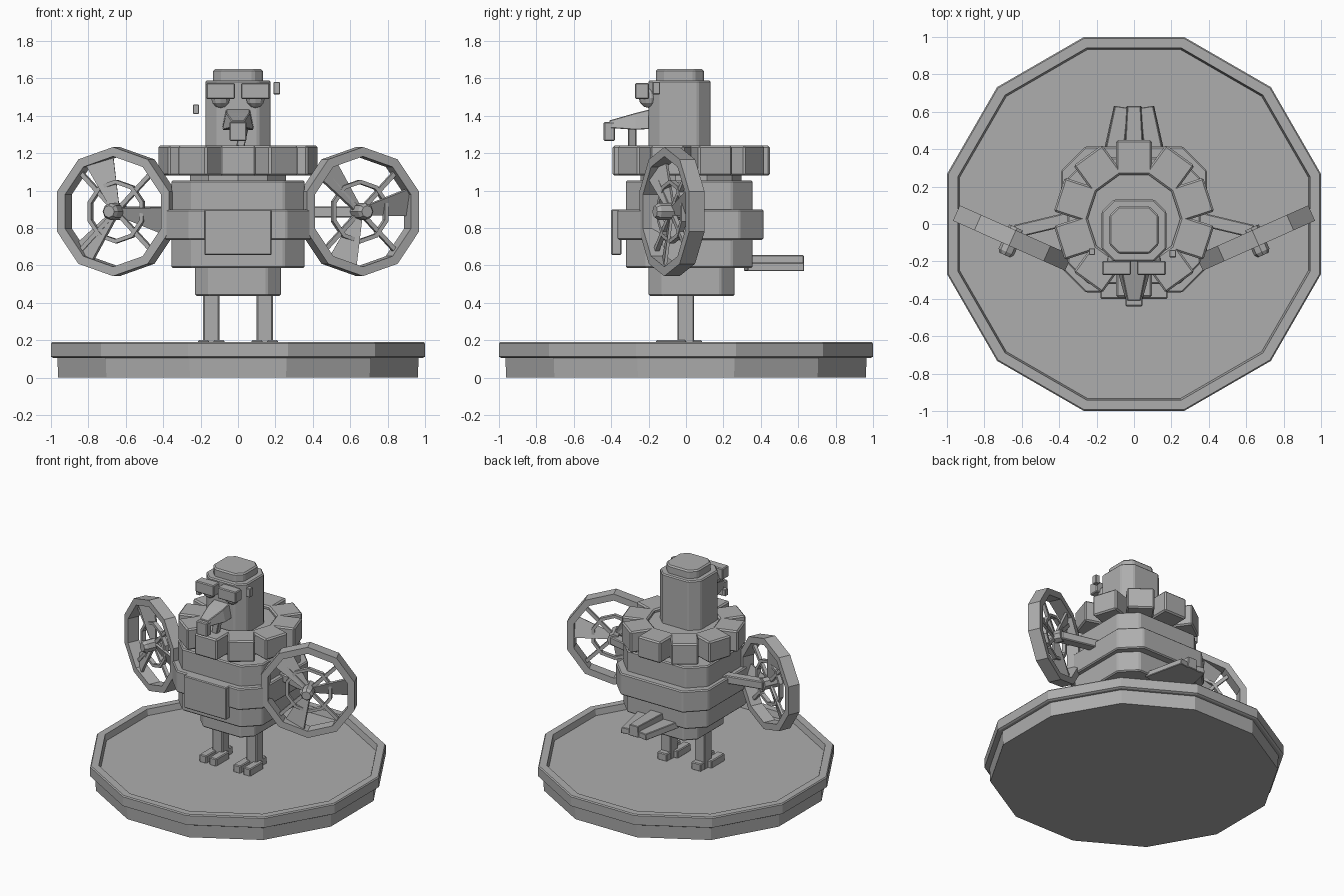
import bpy
import bmesh
from math import pi, sin, cos, radians
from mathutils import Matrix, Vector

old = bpy.data.objects.get("Cube")
if old:
    bpy.data.objects.remove(old, do_unlink=True)

grey = bpy.data.materials.new("plain grey")
grey.use_nodes = True
GREY = (0.42, 0.42, 0.42, 1)
grey.diffuse_color = GREY
grey.node_tree.nodes["Principled BSDF"].inputs["Base Color"].default_value = GREY


def finish(name, bm, matrix=None, bevel=0.0):
    bmesh.ops.recalc_face_normals(bm, faces=bm.faces)
    mesh = bpy.data.meshes.new(name)
    bm.to_mesh(mesh)
    bm.free()
    mesh.materials.append(grey)
    obj = bpy.data.objects.new(name, mesh)
    bpy.context.collection.objects.link(obj)
    if matrix:
        obj.matrix_world = matrix
    if bevel:
        mod = obj.modifiers.new("Soft edges", 'BEVEL')
        mod.width = bevel
        mod.segments = 1
        mod.limit_method = 'ANGLE'
    return obj


def loft(name, rings, matrix=None, bevel=0.0, closed=False):
    """Skin a list of equal-length point rings; cap the ends or join them up."""
    bm = bmesh.new()
    rows = [[bm.verts.new(p) for p in ring] for ring in rings]
    pairs = list(zip(rows, rows[1:]))
    if closed:
        pairs.append((rows[-1], rows[0]))
    else:
        bm.faces.new(rows[0])
        bm.faces.new(rows[-1])
    n = len(rows[0])
    for a, b in pairs:
        for i in range(n):
            j = (i + 1) % n
            bm.faces.new((a[i], a[j], b[j], b[i]))
    return finish(name, bm, matrix, bevel)


def ngon(n, r, z, turn=0.0):
    return [(r * cos(turn + 2 * pi * i / n), r * sin(turn + 2 * pi * i / n), z) for i in range(n)]


def box(name, lo, hi, matrix=None, bevel=0.006):
    bm = bmesh.new()
    bmesh.ops.create_cube(bm, size=1)
    for v in bm.verts:
        v.co = [l + (c + 0.5) * (h - l) for l, h, c in zip(lo, hi, v.co)]
    return finish(name, bm, matrix, bevel)


def chamfered(name, x, y0, y1, c, z0, z1, bevel=0.008):
    """Upright block with its four vertical corners cut."""
    h, cy = (y1 - y0) / 2, (y0 + y1) / 2
    pts = [(x, c - h), (x, h - c), (x - c, h), (c - x, h),
           (-x, h - c), (-x, c - h), (c - x, -h), (x - c, -h)]
    return loft(name, [[(px, py + cy, z) for px, py in pts] for z in (z0, z1)], None, bevel)


def shift(x, y, z):
    return Matrix.Translation((x, y, z))


# Twelve-sided base with a raised lip and a sunken floor
outline = [(0.995, 0), (1.0, 0.105), (1.022, 0.105), (1.035, 0.112), (1.035, 0.182),
           (1.028, 0.19), (0.975, 0.19), (0.965, 0.145)]
loft("base", [ngon(12, r, z, pi / 12) for r, z in outline])

# Stacked body
chamfered("lower_body", 0.23, -0.2, 0.26, 0.075, 0.437, 0.6)
chamfered("main_body", 0.355, -0.32, 0.355, 0.11, 0.585, 1.055)
chamfered("body_band", 0.39, -0.365, 0.415, 0.13, 0.737, 0.9)
box("chest_plate", (-0.18, -0.4, 0.655), (0.18, -0.345, 0.9))

# Collar of ten blocks around the neck
loft("neck", [ngon(10, 0.27, z, radians(18)) for z in (1.04, 1.215)], shift(0, 0.028, 0))
for i in range(10):
    box("collar_block", (0.235, -0.095, 1.08), (0.42, 0.095, 1.24),
        shift(0, 0.028, 0) @ Matrix.Rotation(radians(18 + 36 * i), 4, 'Z'), 0.01)

# Head and cap
chamfered("head", 0.173, -0.2, 0.13, 0.065, 1.07, 1.59)
chamfered("cap", 0.133, -0.16, 0.095, 0.05, 1.58, 1.65, 0.01)
box("left_side_tag", (0.19, -0.178, 1.515), (0.225, -0.14, 1.58), None, 0.003)
box("right_side_tag", (-0.24, -0.165, 1.41), (-0.208, -0.13, 1.46), None, 0.003)

# Beak, hooked tip and wattle
sections = [(-0.19, 0.085, 1.33, 1.435), (-0.27, 0.083, 1.325, 1.415), (-0.41, 0.045, 1.335, 1.375)]
loft("beak", [[(-w, y, a), (w, y, a), (w * 0.75, y, b), (-w * 0.75, y, b)]
              for y, w, a, b in sections], None, 0.004)
box("beak_tip", (-0.045, -0.44, 1.265), (0.045, -0.38, 1.368))
box("wattle", (-0.022, -0.022, -0.06), (0.022, 0.022, 0.05),
    shift(0.025, -0.287, 1.295) @ Matrix.Rotation(radians(12), 4, 'Y'), 0.004)

for side, label in ((1, "left"), (-1, "right")):
    # Brow and eye
    box(label + "_brow", (side * 0.093 - 0.077, -0.272, 1.49), (side * 0.093 + 0.077, -0.197, 1.575))
    bm = bmesh.new()
    bmesh.ops.create_uvsphere(bm, u_segments=10, v_segments=6, radius=0.053)
    finish(label + "_eye", bm, shift(side * 0.093, -0.2, 1.495))

    # Leg and foot
    x = side * 0.143
    box(label + "_leg", (x - 0.043, -0.045, 0.14), (x + 0.043, 0.043, 0.45))
    box(label + "_heel", (x - 0.04, 0.02, 0.14), (x + 0.04, 0.085, 0.2))
    for t in (-0.042, 0.042):
        box(label + "_toe", (x + t - 0.03, -0.16, 0.14), (x + t + 0.03, 0.0, 0.2))

    # Fan wheel: local z is the axle, pointing forward and outward
    axis = Vector((side * sin(radians(24)), -cos(radians(24)), 0))
    right = Vector((cos(radians(24)), side * sin(radians(24)), 0))
    frame = Matrix((right, Vector((0, 0, 1)), axis)).transposed().to_4x4()
    wheel = shift(side * 0.65, -0.075, 0.888) @ frame

    def hoop(name, r_out, r_in, depth):
        corners = ((r_out, -depth), (r_out, depth), (r_in, depth), (r_in, -depth))
        loft(name, [ngon(10, r, z, pi / 2) for r, z in corners], wheel, 0, True)

    hoop(label + "_wheel_rim", 0.345, 0.295, 0.045)
    hoop(label + "_wheel_inner_ring", 0.17, 0.148, 0.015)
    for i in range(4):
        box(label + "_wheel_spoke", (0.02, -0.012, -0.012), (0.31, 0.012, 0.012),
            wheel @ Matrix.Rotation(radians(45 + 90 * i), 4, 'Z'), 0)
    for i in range(3):
        turn = Matrix.Rotation(radians(side * 10 + 120 * i), 4, 'Z')
        pitch = Matrix.Rotation(radians(20), 4, 'X')
        loft(label + "_wheel_blade",
             [[(0.03, -0.025, z), (0.3, -0.08, z), (0.3, 0.08, z), (0.03, 0.025, z)]
              for z in (-0.008, 0.008)], wheel @ turn @ pitch)
    loft(label + "_wheel_hub", [ngon(8, r, z) for r, z in
                                ((0.045, -0.06), (0.045, 0.08), (0.032, 0.1))], wheel)

    # Arm joining the wheel to the body
    start, end = Vector((side * 0.34, 0.03, 0.885)), Vector((side * 0.635, -0.04, 0.885))
    aim = (end - start).to_track_quat('X', 'Z').to_matrix().to_4x4()
    box(label + "_arm", (0, -0.035, -0.03), ((end - start).length, 0.035, 0.03),
        Matrix.Translation(start) @ aim)

# Tail of three tapered feathers
for name, x, lean, top in (("left_tail_feather", 0.115, 9, 0.615), ("middle_tail_feather", 0, 0, 0.655),
                           ("right_tail_feather", -0.115, -9, 0.615)):
    loft(name, [[(-w, y, 0.57), (w, y, 0.57), (w * 0.85, y, top), (-w * 0.85, y, top)]
                for y, w in ((0, 0.062), (0.31, 0.042))],
         shift(x, 0.32, 0) @ Matrix.Rotation(radians(lean), 4, 'Z'), 0.004)
